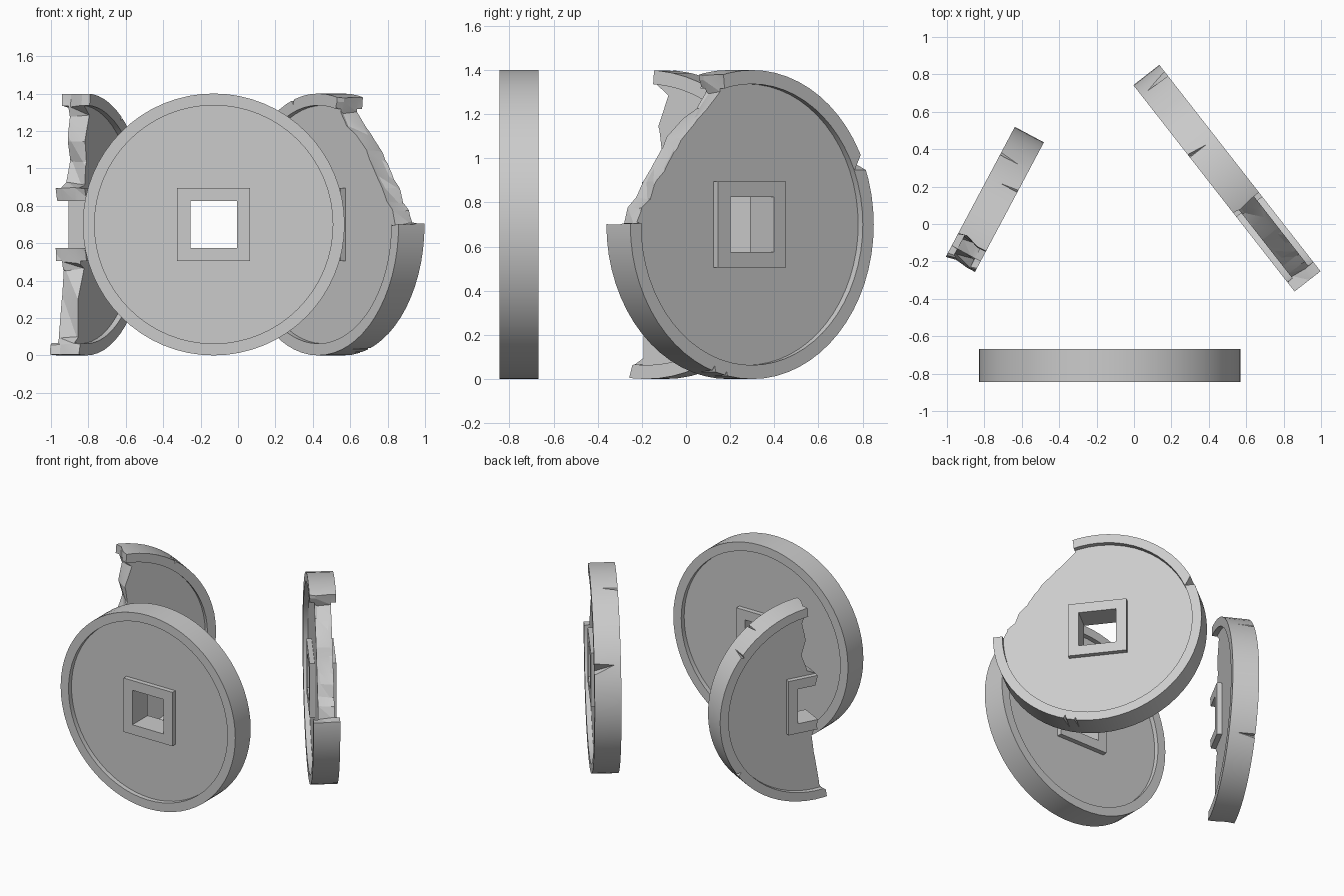
import bpy, bmesh, math, random
from mathutils import Vector, Matrix

if "Cube" in bpy.data.objects:
    bpy.data.objects.remove(bpy.data.objects["Cube"])

random.seed(4)
R, R_IN, T, DEPTH = 0.70, 0.637, 0.176, 0.034
FRAME, HOLE, SEG = 0.195, 0.125, 64


def to_object(bm, name):
    bmesh.ops.recalc_face_normals(bm, faces=bm.faces[:])
    me = bpy.data.meshes.new(name)
    bm.to_mesh(me)
    bm.free()
    ob = bpy.data.objects.new(name, me)
    bpy.context.collection.objects.link(ob)
    return ob


def disc(name, r, thick, y=0):
    # flat cylinder whose axis runs along y
    bm = bmesh.new()
    m = Matrix.Translation((0, y, 0)) @ Matrix.Rotation(math.pi / 2, 4, 'X')
    bmesh.ops.create_cone(bm, cap_ends=True, segments=SEG, radius1=r, radius2=r, depth=thick, matrix=m)
    return to_object(bm, name)


def box(name, half, thick):
    bm = bmesh.new()
    bmesh.ops.create_cube(bm, size=1, matrix=Matrix.Diagonal((2 * half, thick, 2 * half, 1)))
    return to_object(bm, name)


def combine(ob, tool, op='DIFFERENCE'):
    # apply a boolean, then discard the helper
    mod = ob.modifiers.new('cut', 'BOOLEAN')
    mod.operation, mod.object, mod.solver = op, tool, 'EXACT'
    bpy.context.view_layer.update()
    me = bpy.data.meshes.new_from_object(ob.evaluated_get(bpy.context.evaluated_depsgraph_get()))
    ob.modifiers.clear()
    ob.data = me
    bpy.data.objects.remove(tool)


def break_tool(profile):
    # ragged prism: the profile repeated in layers through the thickness
    bm = bmesh.new()
    n = len(profile)
    loops = []
    for y in (-0.13, -0.045, 0.04, 0.13):
        pts = [(x + random.uniform(-.018, .018), y + random.uniform(-.015, .015) * (abs(y) < .1),
                z + random.uniform(-.008, .008)) for x, z in profile]
        pts += [(1.2, y, profile[-1][1]), (1.2, y, profile[0][1])]
        loops.append([bm.verts.new(p) for p in pts])
    for a, b in zip(loops, loops[1:]):
        for i in range(n + 2):
            j = (i + 1) % (n + 2)
            bm.faces.new((a[i], a[j], b[j]))
            bm.faces.new((a[i], b[j], b[i]))
    bm.faces.new(loops[0])
    bm.faces.new(loops[-1])
    return to_object(bm, 'break_cutter')


def chip_tool(angle, side, size):
    # small wedge biting into the rim, deepest on one face
    bm = bmesh.new()
    a = math.radians(angle)
    out = Vector((math.cos(a), 0, math.sin(a)))
    tan = Vector((-math.sin(a), 0, math.cos(a)))
    face = Vector((0, side * 0.10, 0))
    pts = [out * (R + .03) + tan * size + face, out * (R + .03) - tan * size + face,
           out * (R - size * 1.1) + tan * size * .3 + face,
           out * (R + .01) - tan * size * .5 - face * .7]
    v = [bm.verts.new(p) for p in pts]
    for f in ((0, 1, 2), (0, 1, 3), (1, 2, 3), (0, 2, 3)):
        bm.faces.new([v[i] for i in f])
    return to_object(bm, 'chip_cutter')


def coin(name, x, y, turn, profile=None, chips=()):
    ob = disc(name, R, T)
    # recessed faces, raised square frame and square hole
    for s in (-1, 1):
        combine(ob, disc('recess', R_IN, 0.1, s * (T / 2 - DEPTH + 0.05)))
    combine(ob, box('frame', FRAME, T), 'UNION')
    combine(ob, box('hole', HOLE, 0.4))
    # broken edge and chips
    if profile:
        combine(ob, break_tool(profile))
    for c in chips:
        combine(ob, chip_tool(*c))
    ob.location = (x, y, R)
    ob.rotation_euler.z = math.radians(turn)
    bpy.ops.object.select_all(action='DESELECT')
    ob.select_set(True)
    bpy.context.view_layer.objects.active = ob
    bpy.ops.object.shade_smooth_by_angle(angle=math.radians(15))


corner_break = [(.17, .75), (.17, .66), (.16, .60), (.22, .53), (.29, .48), (.36, .40), (.42, .34),
                (.47, .26), (.51, .20), (.57, .12), (.60, .08), (.64, .0), (.75, .0)]
half_break = [(-.05, .75), (-.05, .63), (-.09, .58), (-.05, .45), (-.07, .33), (-.04, .22), (.01, .19),
              (.01, .11), (-.02, .0), (.01, -.11), (.01, -.2), (-.02, -.24), (.02, -.4), (.04, -.6),
              (.075, -.64), (.075, -.75)]

coin('whole_coin', -0.13, -0.757, 0)
coin('chipped_coin', 0.497, 0.245, -52, corner_break,
     [(156, 1, .06), (-72, 1, .025), (-78, 1, .02), (108, -1, .025)])
coin('half_coin', -0.888, -0.14, -118, half_break,
     [(125, 1, .02), (140, -1, .025), (215, -1, .03)])
